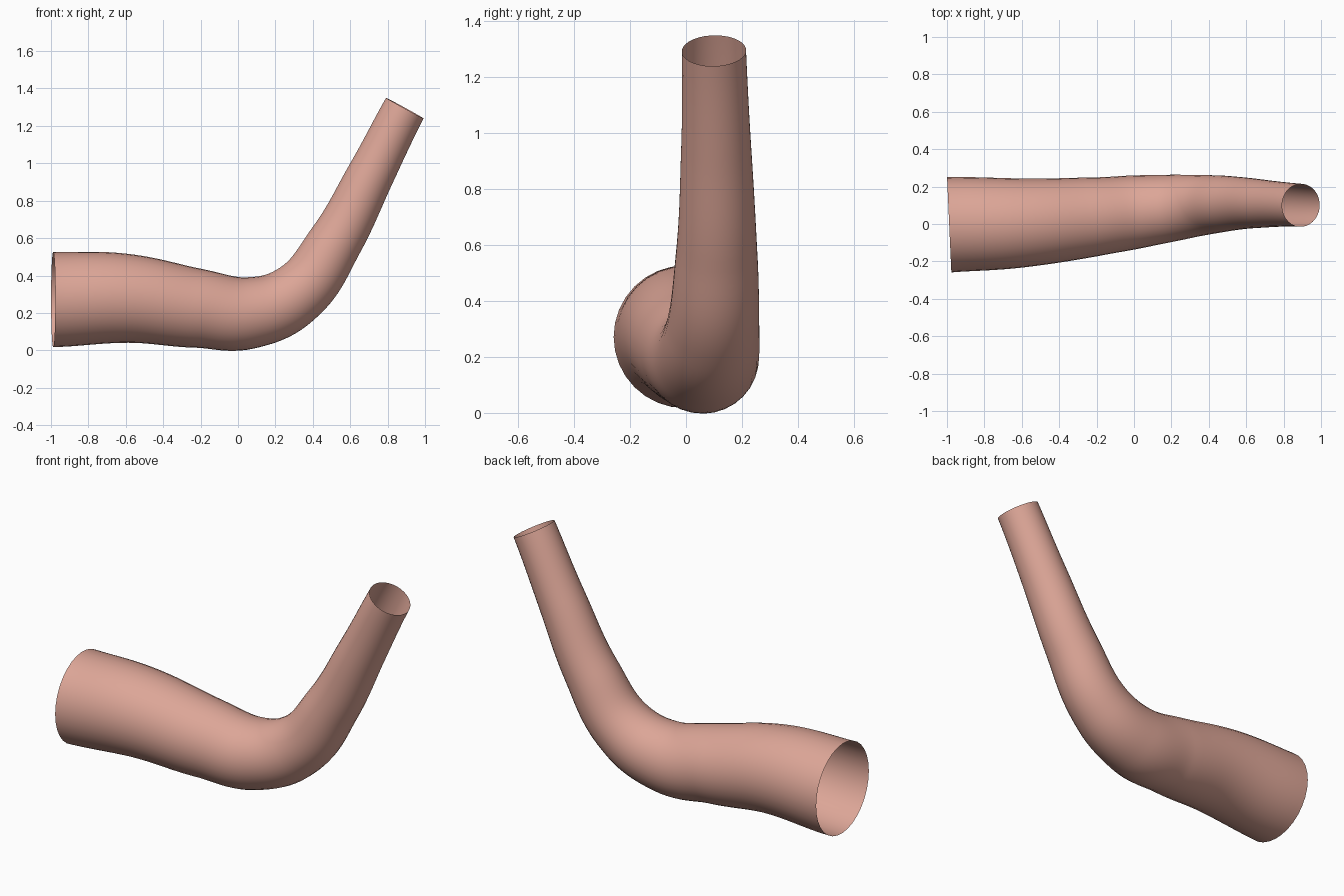
import bpy
from mathutils import Vector

if "Cube" in bpy.data.objects:
    bpy.data.objects.remove(bpy.data.objects["Cube"])

# Centre line of the bent pipe: x, y, z, radius
path = [
    (-0.988, -0.004, 0.272, 0.255),
    (-0.60, 0.006, 0.278, 0.238),
    (-0.22, 0.038, 0.225, 0.212),
    (0.06, 0.070, 0.200, 0.192),
    (0.31, 0.096, 0.300, 0.167),
    (0.52, 0.110, 0.580, 0.145),
    (0.71, 0.108, 0.940, 0.126),
    (0.892, 0.100, 1.295, 0.115),
]

curve = bpy.data.curves.new("bent_pipe", 'CURVE')
curve.dimensions = '3D'
curve.resolution_u = 12
curve.bevel_depth = 1.0
curve.bevel_resolution = 14
curve.use_fill_caps = False
spline = curve.splines.new('BEZIER')
spline.radius_interpolation = 'CARDINAL'
spline.bezier_points.add(len(path) - 1)
for p, (x, y, z, r) in zip(spline.bezier_points, path):
    p.co = (x, y, z)
    p.radius = r
    p.handle_left_type = p.handle_right_type = 'AUTO'

# Open ends: set the end directions
first, last = spline.bezier_points[0], spline.bezier_points[-1]
for p, d in ((first, Vector((1, 0.045, 0.0))), (last, Vector((0.48, -0.02, 0.877)))):
    p.handle_left_type = p.handle_right_type = 'FREE'
    p.handle_left = p.co - d * 0.13
    p.handle_right = p.co + d * 0.13

pipe = bpy.data.objects.new("bent_pipe", curve)
bpy.context.collection.objects.link(pipe)
bpy.context.view_layer.objects.active = pipe
pipe.select_set(True)
bpy.ops.object.convert(target='MESH')
pipe = bpy.context.object
pipe.name = "bent_pipe"
bpy.ops.object.shade_smooth()

# Salmon colour
mat = bpy.data.materials.new("salmon")
mat.diffuse_color = (0.72, 0.38, 0.31, 1)
mat.use_nodes = True
mat.node_tree.nodes["Principled BSDF"].inputs["Base Color"].default_value = mat.diffuse_color
pipe.data.materials.clear()
pipe.data.materials.append(mat)
